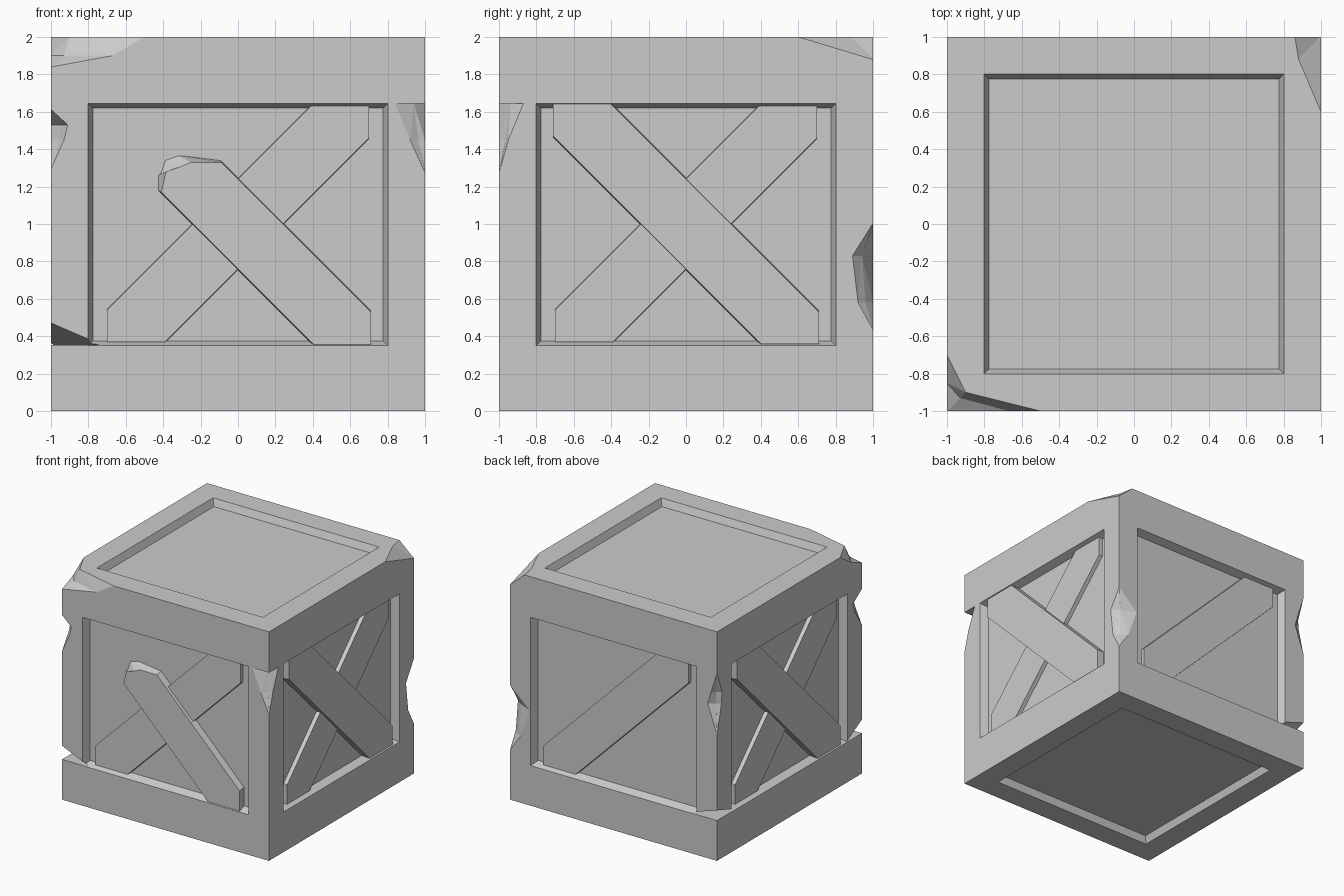
import bpy, bmesh, math
from mathutils import Matrix, Vector

if "Cube" in bpy.data.objects:
    bpy.data.objects.remove(bpy.data.objects["Cube"])


def loft(name, rings):
    """Closed solid skinned through rings of equal point count."""
    bm = bmesh.new()
    vs = [[bm.verts.new(p) for p in ring] for ring in rings]
    n = len(rings[0])
    for lo, hi in zip(vs, vs[1:]):
        for i in range(n):
            j = (i + 1) % n
            bm.faces.new((lo[i], lo[j], hi[j], hi[i]))
    bm.faces.new(vs[0][::-1])
    bm.faces.new(vs[-1])
    if name.startswith("chip"):
        bmesh.ops.triangulate(bm, faces=bm.faces[:])
    bmesh.ops.recalc_face_normals(bm, faces=bm.faces[:])
    me = bpy.data.meshes.new(name)
    bm.to_mesh(me)
    bm.free()
    ob = bpy.data.objects.new(name, me)
    bpy.context.collection.objects.link(ob)
    return ob


# Crate body: cube with a bevelled recess in every face
bm = bmesh.new()
bmesh.ops.create_cube(bm, size=2, matrix=Matrix.Translation((0, 0, 1)))
bm.normal_update()
for f in bm.faces[:]:
    side = abs(f.normal.z) < 0.5
    bmesh.ops.inset_individual(bm, faces=[f], thickness=0.28)
    if side:
        for v in f.verts:
            v.co.z = 1.645 if v.co.z > 1 else 0.35
    bm.normal_update()
    bmesh.ops.inset_individual(bm, faces=[f], thickness=0.036,
                               depth=-0.07 if side else -0.06)
bmesh.ops.recalc_face_normals(bm, faces=bm.faces[:])
mesh = bpy.data.meshes.new("crate_body")
bm.to_mesh(mesh)
bm.free()
body = bpy.data.objects.new("crate_body", mesh)
bpy.context.collection.objects.link(body)

# Chips broken out of corners: (x side, y side, levels of (z, x bite, y bite, diagonal bite))
NONE = (.003, .003, .001)
chips = [
    (-1, -1, [(1.84, *NONE), (1.9, .33, .15, .07), (2.0, .5, .3, .1), (2.1, .5, .3, .1)]),
    (1, 1, [(1.88, *NONE), (2.0, .14, .4, .12), (2.1, .14, .4, .12)]),
    (-1, -1, [(1.3, *NONE), (1.45, .07, .1, .045), (1.53, .09, .12, .055), (1.61, *NONE)]),
    (1, 1, [(.44, *NONE), (.58, .1, .08, .04), (.83, .19, .11, .06), (1.0, *NONE)]),
    (1, -1, [(1.28, *NONE), (1.45, .08, .05, .035), (1.643, .16, .13, .06)]),
    (-1, 1, [(1.11, *NONE), (1.35, .09, .06, .04), (1.45, .06, .07, .035), (1.63, *NONE)]),
    (-1, -1, [(.352, .275, .22, .12), (.47, *NONE)]),
    (-1, 1, [(.352, .27, .275, .135), (.44, *NONE)]),
]
for i, (sx, sy, levels) in enumerate(chips):
    rings = []
    for z, a, b, m in levels:
        ring = [(1.1, 1.1), (1 - a, 1.1), (1 - a, 1), (1 - m, 1 - m), (1, 1 - b), (1.1, 1 - b)]
        rings.append([(sx * x, sy * y, z) for x, y in ring])
    cutter = loft("chip_cutter_%d" % i, rings)
    cutter.hide_render = True
    mod = body.modifiers.new("chip", 'BOOLEAN')
    mod.operation = 'DIFFERENCE'
    mod.solver = 'EXACT'
    mod.object = cutter
    bpy.context.view_layer.update()
    whole = body.data
    cut = bpy.data.meshes.new_from_object(
        body.evaluated_get(bpy.context.evaluated_depsgraph_get()))
    body.modifiers.clear()
    if len(cut.polygons) >= 30:
        body.data = cut
    bpy.data.objects.remove(cutter)


# Diagonal planks, drawn on the front face and turned to the other sides
def strip(k, w, h):
    return [(-w, w - k), (-w, h), (k - h, h), (w, k - w), (w, -h), (h - k, -h)]


def plank(name, front, base, depth, turn, flip=1):
    rot = Matrix.Rotation(turn * math.pi / 2, 3, 'Z')
    rings = [[rot @ Vector((flip * u, -1 + d, 1 + v)) for u, v in prof]
             for prof, d in ((base, 0.08), (front, depth))]
    return loft(name, rings)


broken_front = [(-.41, .17), (-.385, .28), (-.31, .305), (-.25, .33), (-.09, .33),
                (.71, -.47), (.71, -.645), (.405, -.645)]
broken_base = [(-.43, .18), (-.43, .26), (-.4, .345), (-.33, .37), (-.09, .34),
               (.71, -.46), (.71, -.645), (.395, -.645)]

for turn, side in enumerate(("front", "right", "back", "left")):
    plank(side + "_under_plank", strip(.24, .7, .63), strip(.245, .7, .63), .035, turn, -1)
    if side in ("right", "left"):
        plank(side + "_over_plank", strip(.24, .712, .642), strip(.248, .712, .642), .008, turn)
plank("front_broken_plank", broken_front, broken_base, .008, 0)
